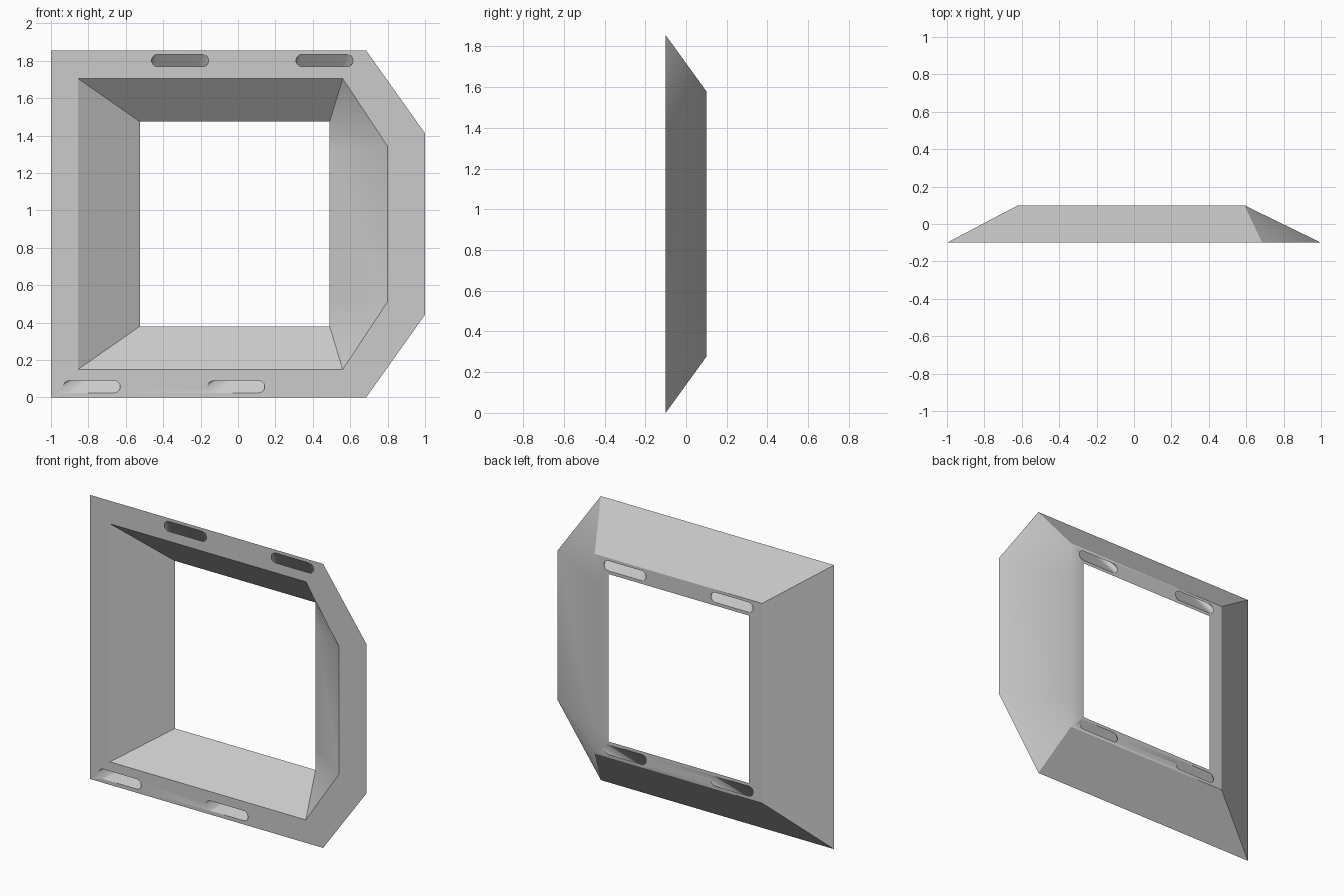
import bpy, bmesh, math

cube = bpy.data.objects.get("Cube")
if cube:
    bpy.data.objects.remove(cube, do_unlink=True)

FRONT, BACK = -0.1, 0.1
MID_Z = 0.9275

grey = bpy.data.materials.new("plain grey")
grey.use_nodes = True
grey.diffuse_color = (0.6, 0.6, 0.6, 1)
grey.node_tree.nodes["Principled BSDF"].inputs["Base Color"].default_value = (0.6, 0.6, 0.6, 1)


def outline(left, corner, right, half_height, half_side):
    """Rectangle whose right side may bulge out, symmetric about mid height."""
    upper = [(right, half_side), (corner, half_height), (left, half_height)]
    lower = [(x, -z) for x, z in reversed(upper)]
    return [(x, z + MID_Z) for x, z in lower + upper]


def make_object(name, bm):
    bmesh.ops.recalc_face_normals(bm, faces=bm.faces)
    mesh = bpy.data.meshes.new(name)
    bm.to_mesh(mesh)
    bm.free()
    mesh.materials.append(grey)
    obj = bpy.data.objects.new(name, mesh)
    bpy.context.collection.objects.link(obj)
    return obj


def ring(bm, points, y):
    return [bm.verts.new((x, y, z)) for x, z in points]


def bridge(bm, a, b):
    n = len(a)
    for i in range(n):
        j = (i + 1) % n
        bm.faces.new((a[i], a[j], b[j], b[i]))


# Frame: four outlines joined in a closed loop
bm = bmesh.new()
loops = [
    ring(bm, outline(-1, 0.685, 1, 0.9275, 0.485), FRONT),
    ring(bm, outline(-0.62, 0.59, 0.59, 0.652, 0.46), BACK),
    ring(bm, outline(-0.525, 0.49, 0.49, 0.547, 0.40), BACK),
    ring(bm, outline(-0.855, 0.56, 0.80, 0.7775, 0.415), FRONT),
]
for i in range(4):
    bridge(bm, loops[i], loops[(i + 1) % 4])
bmesh.ops.triangulate(bm, faces=[f for f in bm.faces if f.calc_center_median().x > 0.5])
frame = make_object("window_frame", bm)


# Slanted slots running from the front face to the back face
def slot_cutter(front_x, front_z, back_x, back_z, half=0.1525, radius=0.0325):
    arc = [math.pi * (k / 12 - 0.5) for k in range(13)]
    cap = [(half - radius + radius * math.cos(a), radius * math.sin(a)) for a in arc]
    shape = cap + [(-x, -z) for x, z in cap]
    bm = bmesh.new()
    ends = []
    for t in (-0.1, 1.1):
        cx = front_x + (back_x - front_x) * t
        cz = front_z + (back_z - front_z) * t
        ends.append(ring(bm, [(x + cx, z + cz) for x, z in shape], FRONT + (BACK - FRONT) * t))
        bm.faces.new(ends[-1])
    bridge(bm, *ends)
    cutter = make_object("slot_cutter", bm)
    cutter.hide_render = True
    return cutter


bpy.context.view_layer.objects.active = frame
for back_x in (-0.4025, 0.37):
    for shift, front_z, back_z in ((0.093, 1.802, 1.528), (-0.38, 0.057, 0.328)):
        cutter = slot_cutter(back_x + shift, front_z, back_x, back_z)
        mod = frame.modifiers.new("slot", "BOOLEAN")
        mod.object = cutter
        mod.solver = "EXACT"
        bpy.ops.object.modifier_apply(modifier=mod.name)
        bpy.data.objects.remove(cutter, do_unlink=True)

# Soft shading on the bulged side, crisp folds elsewhere
bpy.ops.object.select_all(action="DESELECT")
frame.select_set(True)
bpy.ops.object.shade_smooth_by_angle(angle=math.radians(27))
